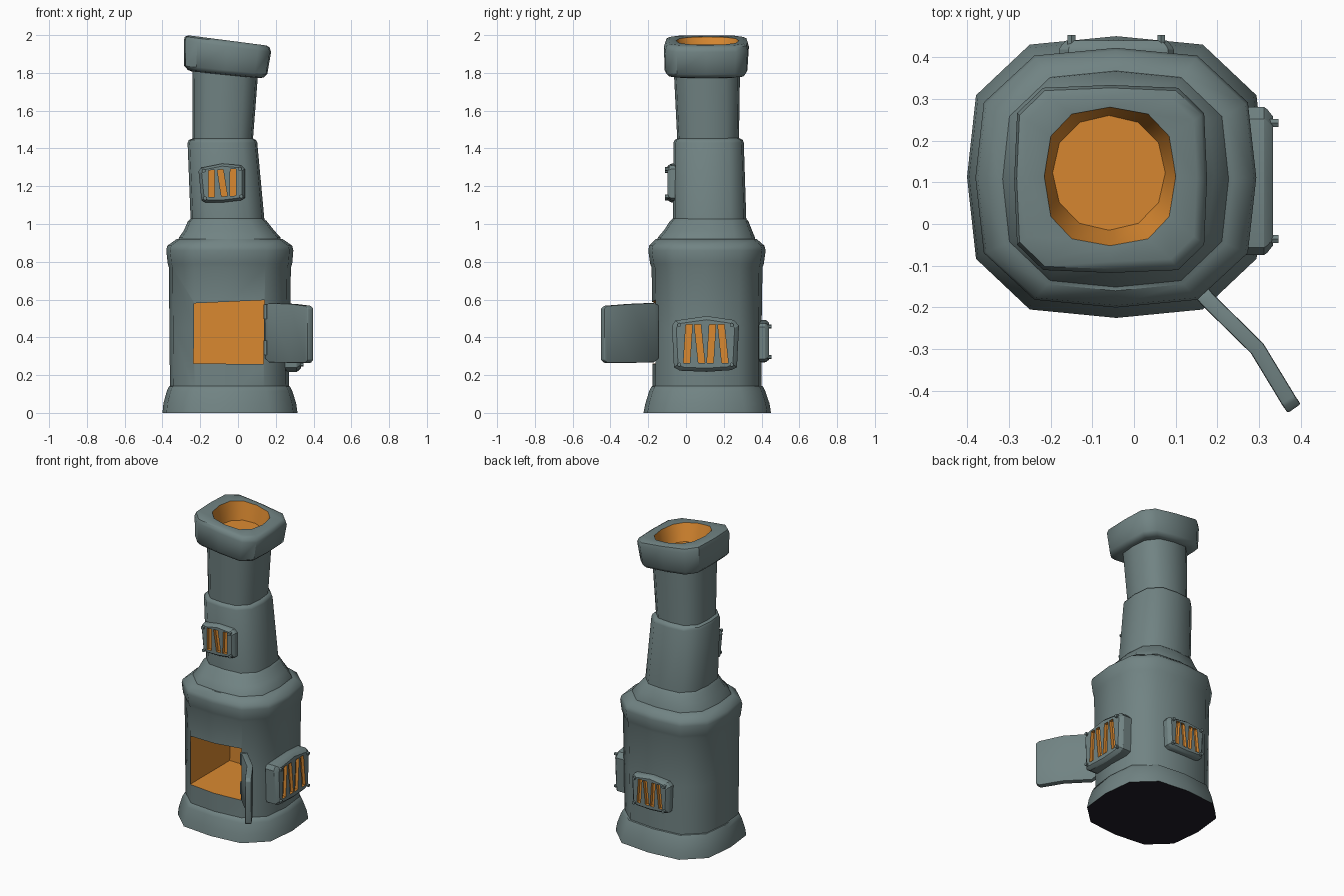
import bpy, bmesh, math
from mathutils import Matrix, Vector

if "Cube" in bpy.data.objects:
    bpy.data.objects.remove(bpy.data.objects["Cube"])


def material(name, col):
    m = bpy.data.materials.new(name)
    m.diffuse_color = (*col, 1)
    m.use_nodes = True
    m.node_tree.nodes["Principled BSDF"].inputs["Base Color"].default_value = m.diffuse_color
    return m


IRON, GLOW, DARK = 0, 1, 2
MATS = [material("grey iron", (0.165, 0.228, 0.228)),
        material("orange glow", (0.70, 0.25, 0.03)),
        material("dark underside", (0.015, 0.013, 0.02))]


def finish(name, bm, angle=42, bevel=0.0):
    bmesh.ops.recalc_face_normals(bm, faces=bm.faces[:])
    me = bpy.data.meshes.new(name)
    bm.to_mesh(me)
    bm.free()
    for m in MATS:
        me.materials.append(m)
    ob = bpy.data.objects.new(name, me)
    bpy.context.collection.objects.link(ob)
    activate(ob)
    if bevel:
        mod = ob.modifiers.new("bevel", 'BEVEL')
        mod.width, mod.segments = bevel, 2
        bpy.ops.object.modifier_apply(modifier=mod.name)
    bpy.ops.object.shade_smooth_by_angle(angle=math.radians(angle))
    return ob


def activate(ob):
    bpy.ops.object.select_all(action='DESELECT')
    ob.select_set(True)
    bpy.context.view_layer.objects.active = ob


def skin(bm, rings, glow_from=99, all_mat=IRON):
    """Join rings of points into a closed solid; bands from glow_from on are orange."""
    vs = [[bm.verts.new(p) for p in r] for r in rings]
    n = len(vs[0])
    for i in range(len(vs) - 1):
        for j in range(n):
            k = (j + 1) % n
            f = bm.faces.new((vs[i][j], vs[i][k], vs[i + 1][k], vs[i + 1][j]))
            f.material_index = GLOW if i >= glow_from else all_mat
    bm.faces.new(vs[0][::-1]).material_index = all_mat
    bm.faces.new(vs[-1]).material_index = GLOW if glow_from < 99 else all_mat


def ring(z, x0, x1, y0, y1, slope=0.0, a=0.94, b=0.58):
    """Twelve-sided rounded square, filling the given extents."""
    q = [(1, 0), (a, b), (b, a)]
    pts = []
    for _ in range(4):
        pts += q
        q = [(-y, x) for x, y in q]
    cx, cy, hx, hy = (x0 + x1) / 2, (y0 + y1) / 2, (x1 - x0) / 2, (y1 - y0) / 2
    return [(cx + u * hx, cy + v * hy, z + slope * u * hx) for u, v in pts]


def tower(name, rows, glow_from=99, **kw):
    bm = bmesh.new()
    skin(bm, [ring(*r, **kw) if not isinstance(r, list) else r for r in rows], glow_from)
    return finish(name, bm)


def carve(ob, cutter):
    activate(ob)
    mod = ob.modifiers.new("cut", 'BOOLEAN')
    mod.operation, mod.solver, mod.object = 'DIFFERENCE', 'EXACT', cutter
    bpy.ops.object.modifier_apply(modifier=mod.name)
    bpy.data.objects.remove(cutter)
    activate(ob)
    bpy.ops.object.shade_smooth_by_angle(angle=math.radians(42))


# Flared base with dark underside
base = tower("base", [(0, -.40, .315, -.225, .45), (.05, -.395, .308, -.215, .442),
                      (.115, -.377, .288, -.195, .42), (.14, -.365, .275, -.183, .408),
                      (.15, -.34, .25, -.16, .38)])
for p in base.data.polygons:
    if p.normal.z < -0.9:
        p.material_index = DARK

# Firebox drum with bulging upper rim
firebox = tower("firebox", [(.10, -.36, .268, -.178, .40), (.45, -.363, .275, -.178, .40),
                            (.77, -.366, .28, -.182, .405), (.79, -.372, .287, -.19, .412),
                            (.86, -.38, .293, -.2, .422), (.885, -.374, .287, -.195, .415),
                            (.92, -.325, .237, -.16, .375)])

# Fire opening
bm = bmesh.new()
skin(bm, [[(-.235, y, .262), (.135, y, .258), (.14, y, .597), (-.232, y, .58)]
          for y in (-.35, .25)], all_mat=GLOW)
carve(firebox, finish("opening_cutter", bm))

# Shoulder and two pipe sections
tower("shoulder", [(.90, -.32, .232, -.157, .37), (.93, -.312, .224, -.148, .365),
                   (.965, -.287, .192, -.118, .35), (1.015, -.265, .152, -.085, .33),
                   (1.035, -.245, .13, -.065, .31)])
tower("lower_pipe", [(1.0, -.25, .142, -.07, .32), (1.43, -.267, .102, -.066, .306),
                     (1.445, -.26, .095, -.06, .30), (1.455, -.235, .075, -.04, .28)])
tower("upper_pipe", [(1.42, -.242, .077, -.045, .28), (1.82, -.242, .108, -.065, .286)])

# Tilted chimney cap with glowing flue
sq = dict(a=.97, b=.70)
tower("chimney_cap", [ring(1.79, -.245, .11, -.07, .29, -.1, **sq),
                      ring(1.795, -.265, .135, -.095, .31, -.1, **sq),
                      ring(1.815, -.285, .155, -.113, .325, -.1, **sq),
                      ring(1.94, -.287, .175, -.117, .333, -.13, **sq),
                      ring(1.963, -.281, .168, -.108, .326, -.13, **sq),
                      ring(1.972, -.262, .15, -.09, .308, -.13, **sq),
                      ring(1.970, -.215, .10, -.052, .28, -.13, .9, .58),
                      ring(1.86, -.195, .075, -.015, .26, -.1, .88, .52)], glow_from=6)

# Open door, bent along its length
cols = [(.155, -.155, .29, .57), (.175, -.18, .267, .582), (.295, -.298, .265, .577),
        (.372, -.425, .265, .567), (.384, -.442, .28, .553)]
rings = []
for i, (x, y, lo, hi) in enumerate(cols):
    p, q = cols[max(i - 1, 0)], cols[min(i + 1, 4)]
    d = Vector((q[0] - p[0], q[1] - p[1])).normalized() * .019
    nx, ny = -d.y, d.x
    rings.append([(x - nx, y - ny, lo), (x + nx, y + ny, lo),
                  (x + nx, y + ny, hi), (x - nx, y - ny, hi)])
bm = bmesh.new()
skin(bm, rings)
finish("door", bm, bevel=.005)

# Door hinges
bm = bmesh.new()
for z in (.345, .535):
    bmesh.ops.create_cone(bm, cap_ends=True, segments=8, radius1=.016, radius2=.016, depth=.075,
                          matrix=Matrix.Translation((.15, -.168, z)))
finish("door_hinges", bm)

# Vents: bevelled plate, glowing slots, corner bolts
PLATE = [(-.47, -.42), (-.38, -.48), (.02, -.5), (.38, -.47), (.47, -.42),
         (.5, .33), (.42, .43), (.02, .5), (-.45, .42), (-.5, .33)]


def vent(name, origin, u_axis, w_axis, width, height, depth, slots, roll=0):
    M = Matrix.Identity(4)
    for i, ax in enumerate((u_axis, (0, 0, 1), w_axis)):
        M.col[i] = (*ax, 0)
    M = Matrix.Translation(origin) @ M @ Matrix.Rotation(roll, 4, 'Z')

    def pt(u, v, w):
        return M @ Vector((u * width, v * height, w))

    bm = bmesh.new()
    skin(bm, [[pt(u * s, v * s, w) for u, v in PLATE]
              for s, w in ((1, 0), (1, depth - .022), (.97, depth - .014), (.87, depth))])
    plate = finish(name, bm, 25)
    bm = bmesh.new()
    for i in range(slots):
        c = (i - (slots - 1) / 2) * .70 / slots
        h, t = .26 / slots / 1.35, .03 * (1 if i % 2 else -.6)
        skin(bm, [[pt(c - h + t, -.345, w), pt(c + h + t, -.345, w),
                   pt(c + h - t, .345, w), pt(c - h - t, .345, w)]
                  for w in (depth - .02, depth + .05)], all_mat=GLOW)
    carve(plate, finish("slot_cutter", bm))
    bm = bmesh.new()
    for u in (-.39, .39):
        for v in (-.37, .34):
            bmesh.ops.create_cone(bm, cap_ends=True, segments=6, radius1=.011, radius2=.011, depth=.032,
                                  matrix=M @ Matrix.Translation((u * width, v * height, depth - .003)))
    finish(name + "_bolts", bm)


vent("right_vent", (.25, .103, .365), (0, 1, 0), (1, 0, 0), .355, .295, .083, 4)
vent("back_vent", (-.042, .375, .38), (-1, 0, 0), (0, 1, 0), .275, .225, .065, 4)
vent("chimney_vent", (-.083, -.04, 1.217), (1, 0, 0), (0, -1, 0), .245, .205, .058, 3,
     math.radians(3))
